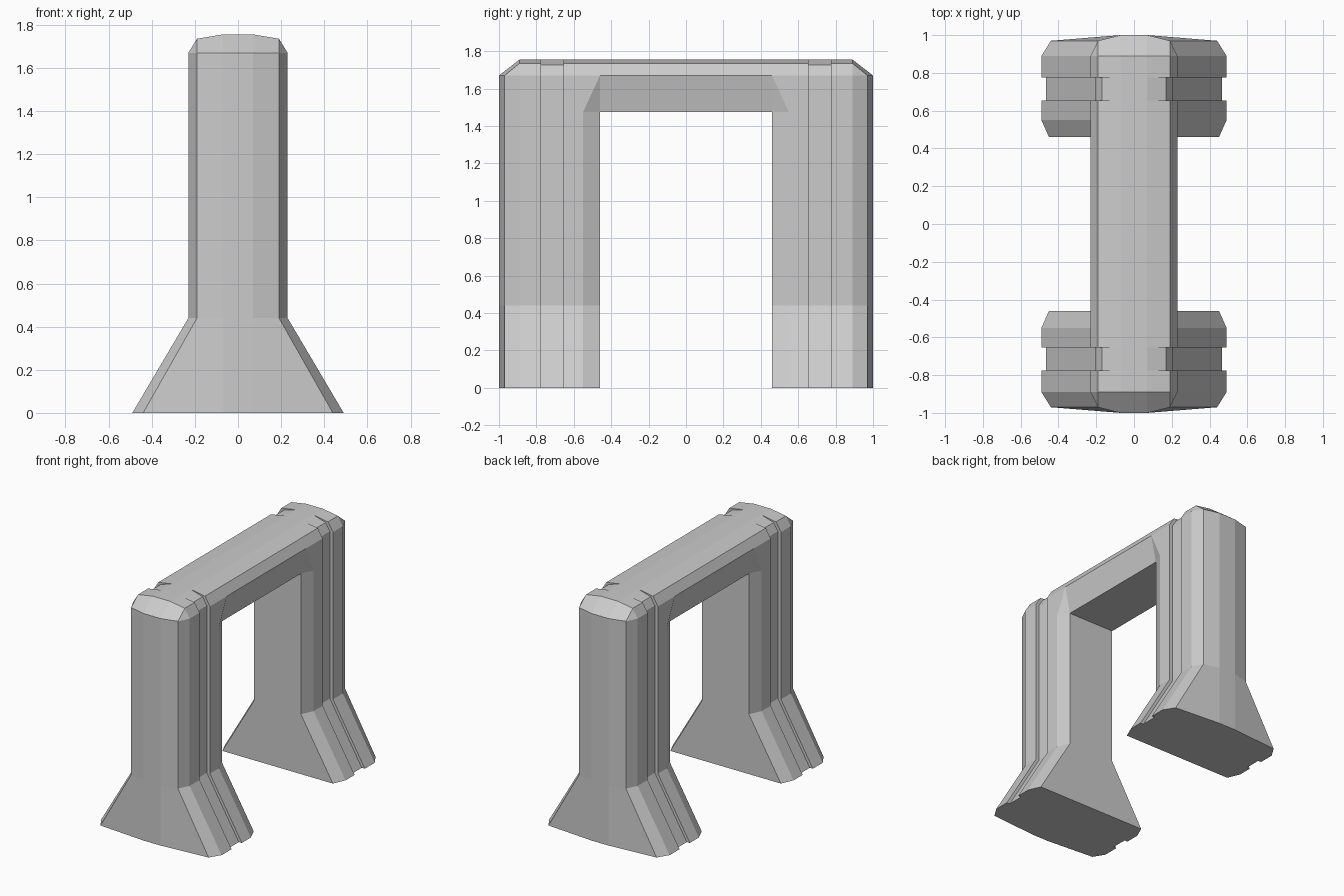
import bpy, bmesh

if "Cube" in bpy.data.objects:
    bpy.data.objects.remove(bpy.data.objects["Cube"])

bm = bmesh.new()
verts = {}


def face(pts, sx, sy):
    """Add a face, sharing vertices and skipping collapsed corners."""
    vs = []
    for x, y, z in pts:
        key = (round(x * sx, 4), round(y * sy, 4), round(z, 4))
        if key not in verts:
            verts[key] = bm.verts.new(key)
        if verts[key] not in vs:
            vs.append(verts[key])
    if len(vs) > 2 and not bm.faces.get(vs):
        bm.faces.new(vs)


def strip(a, b, sx, sy):
    """Bridge two point chains of equal length."""
    for i in range(len(a) - 1):
        face([a[i], b[i], b[i + 1], a[i + 1]], sx, sy)


KNEE, LINTEL, SHOULDER, TOP = 0.44, 1.475, 1.67, 1.755


def column(foot_x, x, y):
    return [(foot_x, y, 0), (x, y, KNEE), (x, y, LINTEL), (x, y, SHOULDER)]


def roof(y, rim_x=0.19, rim_z=1.735):
    return [(rim_x, y, rim_z), (0.07, y, TOP), (0, y, TOP)]


def side(y):
    return column(0.49, 0.23, y) + roof(y)


def groove(y):
    return column(0.465, 0.205, y) + roof(y, 0.17, 1.725)


def beam(y):
    return [(0, y, LINTEL), (0.19, y, LINTEL), (0.23, y, SHOULDER)] + roof(y)


# Outer end of a leg: shallow curved face with chamfered corner and top
outer = [
    column(0, 0, 1.0) + [(0, 0.89, TOP)],
    column(0.07, 0.07, 1.0) + [(0.07, 0.89, TOP)],
    column(0.44, 0.19, 0.97) + [(0.19, 0.89, 1.735)],
    column(0.49, 0.23, 0.89) + [(0.19, 0.89, 1.735)],
]
# Leg side with the vertical groove, carried over the top
sides = [side(0.89), side(0.775), groove(0.775), groove(0.655),
         side(0.655), side(0.55)]
# Inner chamfer and inner face of the leg
inner = [(0.45, 0.46, 0), (0.19, 0.46, KNEE), (0.19, 0.46, LINTEL)]
inner_mid = [(0, y, z) for _, y, z in inner]

for sx in (1, -1):
    for sy in (1, -1):
        for chain in (outer, sides):
            for a, b in zip(chain, chain[1:]):
                strip(a, b, sx, sy)
        last, b0 = sides[-1], beam(0.46)
        strip(last[:3], inner, sx, sy)
        strip(inner, inner_mid, sx, sy)
        # Corner where leg meets beam
        face([last[2], inner[2], b0[2]], sx, sy)
        face([last[2], b0[2], last[3]], sx, sy)
        strip(last[3:], b0[2:], sx, sy)
        # Beam
        strip(b0, beam(0), sx, sy)
        # Underside of the foot
        foot = [c[0] for c in outer] + [c[0] for c in sides[1:]]
        face(foot + [inner[0], inner_mid[0]], sx, sy)

bmesh.ops.recalc_face_normals(bm, faces=bm.faces)
mesh = bpy.data.meshes.new("archway")
bm.to_mesh(mesh)
bm.free()
bpy.context.collection.objects.link(bpy.data.objects.new("archway", mesh))
